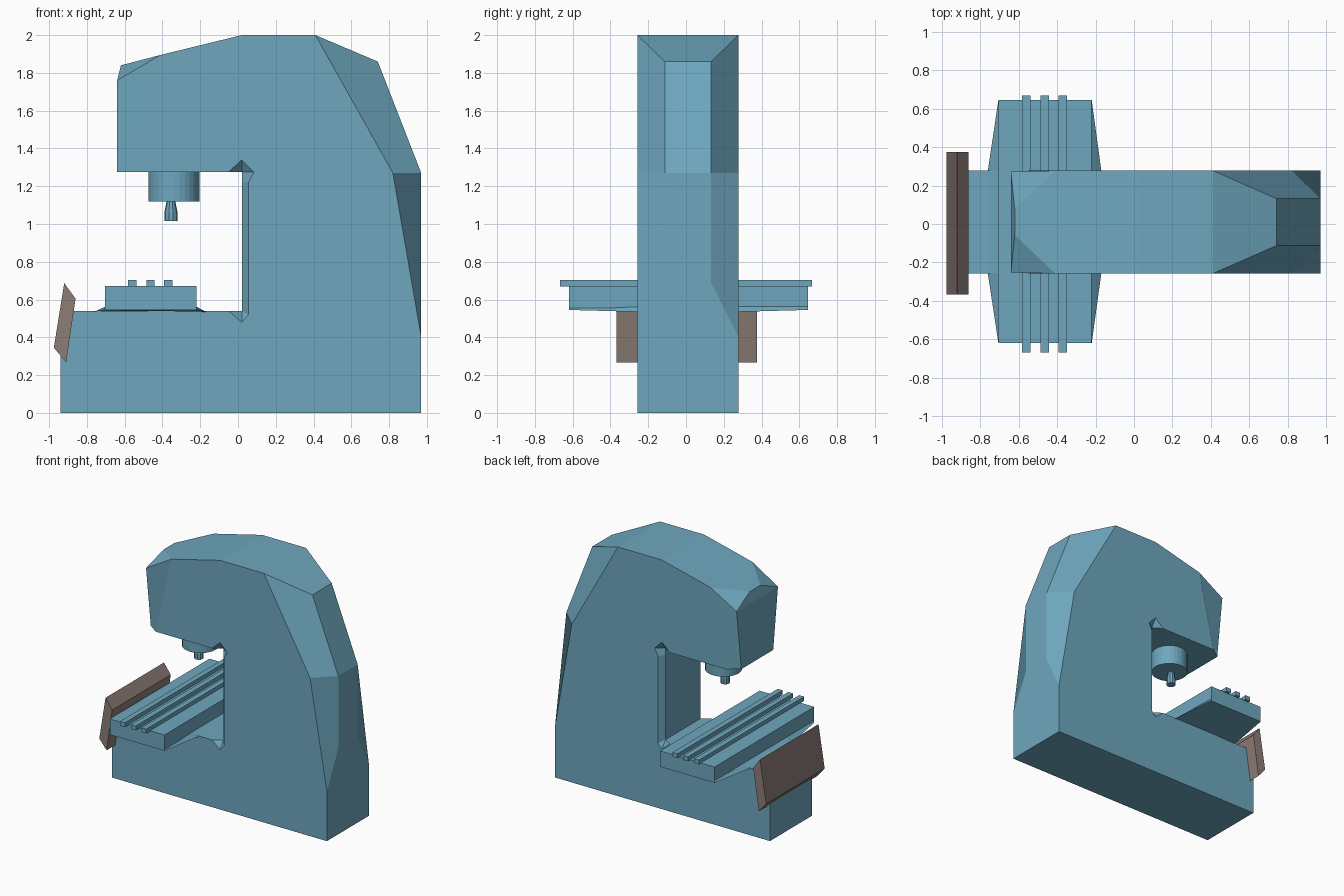
import bpy, bmesh, math

if "Cube" in bpy.data.objects:
    bpy.data.objects.remove(bpy.data.objects["Cube"])

def material(name, col):
    m = bpy.data.materials.new(name)
    m.diffuse_color = (*col, 1)
    m.use_nodes = True
    m.node_tree.nodes["Principled BSDF"].inputs["Base Color"].default_value = m.diffuse_color
    return m

BLUE = material("steel_blue", (0.156, 0.387, 0.515))
BROWN = material("grey_brown", (0.266, 0.205, 0.184))
CY = 0.01      # centre line of the body in y
W = 0.2675     # half width of the body

def finish(name, bm, mat):
    bmesh.ops.recalc_face_normals(bm, faces=bm.faces[:])
    me = bpy.data.meshes.new(name)
    bm.to_mesh(me)
    bm.free()
    me.materials.append(mat)
    ob = bpy.data.objects.new(name, me)
    bpy.context.collection.objects.link(ob)
    return ob

def loft(name, a, b, mat):
    """Closed solid between two matching 3D loops."""
    bm = bmesh.new()
    va, vb = [bm.verts.new(p) for p in a], [bm.verts.new(p) for p in b]
    bm.faces.new(va)
    bm.faces.new(vb)
    for i in range(len(a)):
        j = (i + 1) % len(a)
        bm.faces.new((va[i], va[j], vb[j], vb[i]))
    return finish(name, bm, mat)

def box(name, x0, x1, y0, y1, z0, z1, mat):
    r = [(x0, y0), (x1, y0), (x1, y1), (x0, y1)]
    return loft(name, [(*p, z0) for p in r], [(*p, z1) for p in r], mat)

def lathe(name, x, y, rings, n, mat):
    """Stack of (radius, z) rings with flat caps."""
    bm = bmesh.new()
    loops = [[bm.verts.new((x + r * math.cos(2 * math.pi * k / n),
                            y + r * math.sin(2 * math.pi * k / n), z)) for k in range(n)]
             for r, z in rings]
    bm.faces.new(loops[0])
    bm.faces.new(loops[-1])
    for a, b in zip(loops, loops[1:]):
        for k in range(n):
            bm.faces.new((a[k], a[(k + 1) % n], b[(k + 1) % n], b[k]))
    return finish(name, bm, mat)

# C-shaped body: (side x, side z, inner x, inner z, inset); inner only where chamfered
profile = [
    (-.94, 0), (.97, 0), (.97, .40),
    (.97, .40, .97, .69, .145), (.82, 1.27, .97, 1.27, .145), (.41, 2, .74, 1.86, .145),
    (.41, 2), (.02, 2), (-.41, 1.895),
    (-.41, 1.895, -.62, 1.84, .20), (-.41, 1.895, -.64, 1.76, .005),
    (-.55, 1.275, -.64, 1.275, .065), (-.55, 1.275), (-.05, 1.275),
    (.02, 1.34, .02, 1.275, .045), (.085, 1.275, .02, 1.275, .045),
    (.055, 1.22, .02, 1.22, .045), (.055, .52, .02, .54, .045),
    (.02, .48, .02, .54, .045), (-.05, .54), (-.94, .54),
]
bm = bmesh.new()
cache = {}

def vert(x, y, z):
    key = (round(x, 4), round(y, 4), round(z, 4))
    if key not in cache:
        cache[key] = bm.verts.new(key)
    return cache[key]

def face(vs):
    vs = list(dict.fromkeys(vs))
    if len(vs) > 2:
        bm.faces.new(vs)

sides = {}
for s in (-1, 1):
    outer = [vert(p[0], CY + s * W, p[1]) for p in profile]
    inner = [vert(p[2], CY + s * (W - p[4]), p[3]) if len(p) > 2 else o
             for p, o in zip(profile, outer)]
    face(outer)
    for i in range(len(profile)):
        j = (i + 1) % len(profile)
        face([outer[i], outer[j], inner[j], inner[i]])
    sides[s] = inner
for i in range(len(profile)):
    j = (i + 1) % len(profile)
    face([sides[-1][i], sides[-1][j], sides[1][j], sides[1][i]])
finish("machine_body", bm, BLUE)

# Work table, with a thin tapered saddle under it and three rails on top
box("work_table", -.705, -.22, -.62, .645, .555, .672, BLUE)
plan = [(-.76, CY - W), (-.705, -.62), (-.22, -.62), (-.17, CY - W),
        (-.17, CY + W), (-.22, .645), (-.705, .645), (-.76, CY + W)]
loft("table_saddle", [(x, y, .535 if abs(y - CY) < .3 else .545) for x, y in plan],
     [(max(-.705, min(-.22, x)), y, .562) for x, y in plan], BLUE)
for i, x in enumerate((-.56, -.463, -.37)):
    box(f"table_rail_{i + 1}", x - .022, x + .022, -.667, .667, .668, .703, BLUE)

# Spindle housing and flared tool
lathe("spindle_housing", -.34, CY, [(.135, 1.12), (.135, 1.285)], 28, BLUE)
lathe("spindle_tool", -.355, CY, [(.035, 1.015), (.035, 1.06), (.022, 1.125)], 10, BLUE)

# Tilted control panel on the front end
panel = [(-.92, .687), (-.86, .605), (-.91, .268), (-.975, .345)]
loft("control_panel", [(x, -.367, z) for x, z in panel],
     [(x, .375, z) for x, z in panel], BROWN)
